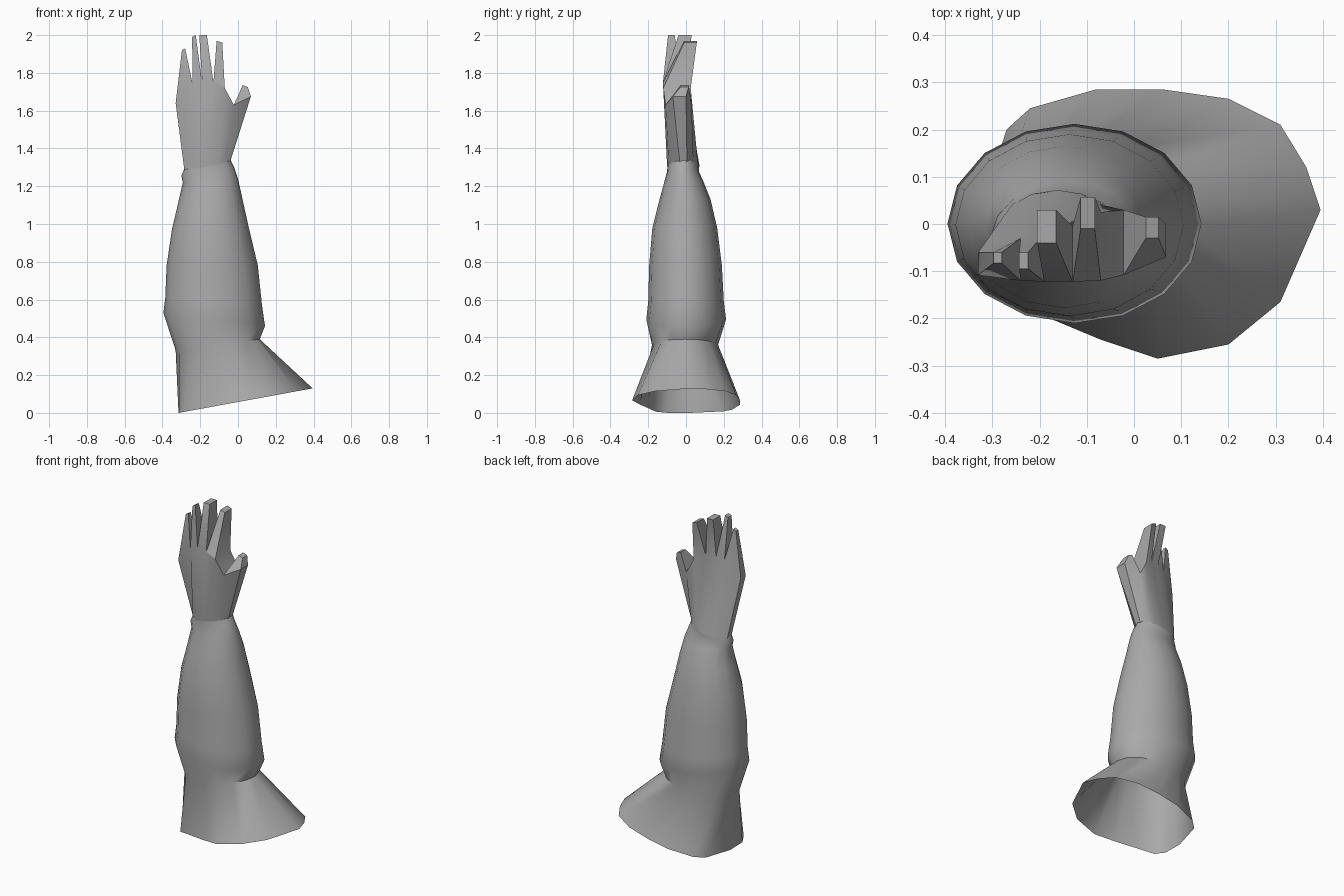
import bpy, math

if "Cube" in bpy.data.objects:
    bpy.data.objects.remove(bpy.data.objects["Cube"])

grey = bpy.data.materials.new("plain grey")
grey.diffuse_color = (0.4, 0.4, 0.4, 1)
grey.use_nodes = True
grey.node_tree.nodes["Principled BSDF"].inputs["Base Color"].default_value = grey.diffuse_color


def make(name, verts, faces, angle):
    mesh = bpy.data.meshes.new(name)
    mesh.from_pydata(verts, [], faces)
    mesh.materials.append(grey)
    obj = bpy.data.objects.new(name, mesh)
    bpy.context.collection.objects.link(obj)
    bpy.ops.object.select_all(action='DESELECT')
    obj.select_set(True)
    bpy.context.view_layer.objects.active = obj
    bpy.ops.object.mode_set(mode='EDIT')
    bpy.ops.mesh.select_all(action='SELECT')
    bpy.ops.mesh.normals_make_consistent(inside=False)
    bpy.ops.object.mode_set(mode='OBJECT')
    bpy.ops.object.shade_smooth_by_angle(angle=math.radians(angle))
    return obj


def bridge(a, b, n):
    """Quads between two closed rings starting at indices a and b."""
    return [(a + i, a + (i + 1) % n, b + (i + 1) % n, b + i) for i in range(n)]


# Sleeve: flared, slanted open hem, then tilted oval rings up to the wrist
N = 16
hem = [(.395, .03), (.365, .12), (.31, .21), (.2, .265), (.06, .285), (-.08, .285),
       (-.22, .245), (-.27, .2), (-.315, .02), (-.313, -.1), (-.28, -.16),
       (-.19, -.195), (-.07, -.245), (.05, -.285), (.2, -.255), (.31, -.165)]
verts = [(x, y, .13 * (x + .315) / .71) for x, y in hem]
# z at left, z at right, x min, x max, y min, y max
rings = [(.33, .39, -.33, .115, -.18, .17),
         (.53, .46, -.395, .143, -.21, .212),
         (.61, .57, -.385, .127, -.2, .2),
         (.78, .78, -.378, .105, -.195, .19),
         (.97, .99, -.35, .055, -.178, .165),
         (1.12, 1.14, -.315, .022, -.14, .13),
         (1.22, 1.24, -.292, 0, -.113, .09),
         (1.255, 1.3, -.3, -.02, -.1, .068),
         (1.29, 1.34, -.285, -.04, -.098, .07)]
for zl, zr, x0, x1, y0, y1 in rings:
    for k in range(N):
        c, s = math.cos(2 * math.pi * k / N), math.sin(2 * math.pi * k / N)
        verts.append(((x0 + x1) / 2 + (x1 - x0) / 2 * c,
                      (y0 + y1) / 2 + (y1 - y0) / 2 * s,
                      zl + (zr - zl) * (c + 1) / 2))
faces = []
for r in range(len(rings)):
    faces += bridge(r * N, (r + 1) * N, N)
make("sleeve", verts, faces, 50)

# Hand: oval wrist lofted to a knuckle line, fingers rise from each gap
# knuckle columns: x, z, front y, back y
knuckles = [(-.33, 1.64, -.108, -.06), (-.24, 1.74, -.12, -.03), (-.19, 1.75, -.122, -.02),
            (-.13, 1.75, -.122, -.005), (-.07, 1.72, -.12, .025), (-.022, 1.63, -.108, .03),
            (.068, 1.675, -.07, 0)]
# tips: left x, right x, left z, right z, front y, back y
tips = [(-.297, -.28, 1.92, 1.93, -.083, -.06),
        (-.243, -.224, 1.99, 2.0, -.095, -.06),
        (-.205, -.165, 2.0, 2.0, -.04, .03),
        (-.113, -.083, 1.97, 1.96, -.01, .057),
        None,
        (.025, .052, 1.735, 1.725, -.03, .015)]
C = len(knuckles)
wrist = []
for k in range(C):
    t = math.pi * (k + .5) / C
    c, s = -math.cos(t), math.sin(t)
    wrist.append((-.1625 + .124 * c, .086 * s, 1.305 + .025 * c))
hv = [(x, -.014 - dy, z) for x, dy, z in wrist]
hv += [(x, -.014 + dy, z) for x, dy, z in reversed(wrist)]
hv += [(x, yf, z) for x, z, yf, yb in knuckles]
hv += [(x, yb, z) for x, z, yf, yb in reversed(knuckles)]
R = 2 * C
hf = bridge(0, R, R)
for i, tip in enumerate(tips):
    base = (R + i, R + i + 1, 2 * R - 2 - i, 2 * R - 1 - i)
    if tip is None:                      # web between index finger and thumb
        hf.append(base)
        continue
    xl, xr, zl, zr, yf, yb = tip
    n = len(hv)
    hv += [(xl, yf, zl), (xr, yf, zr), (xr, yb, zr), (xl, yb, zl)]
    hf += [(base[j], base[(j + 1) % 4], n + (j + 1) % 4, n + j) for j in range(4)]
    hf.append((n, n + 1, n + 2, n + 3))
make("hand", hv, hf, 30)
